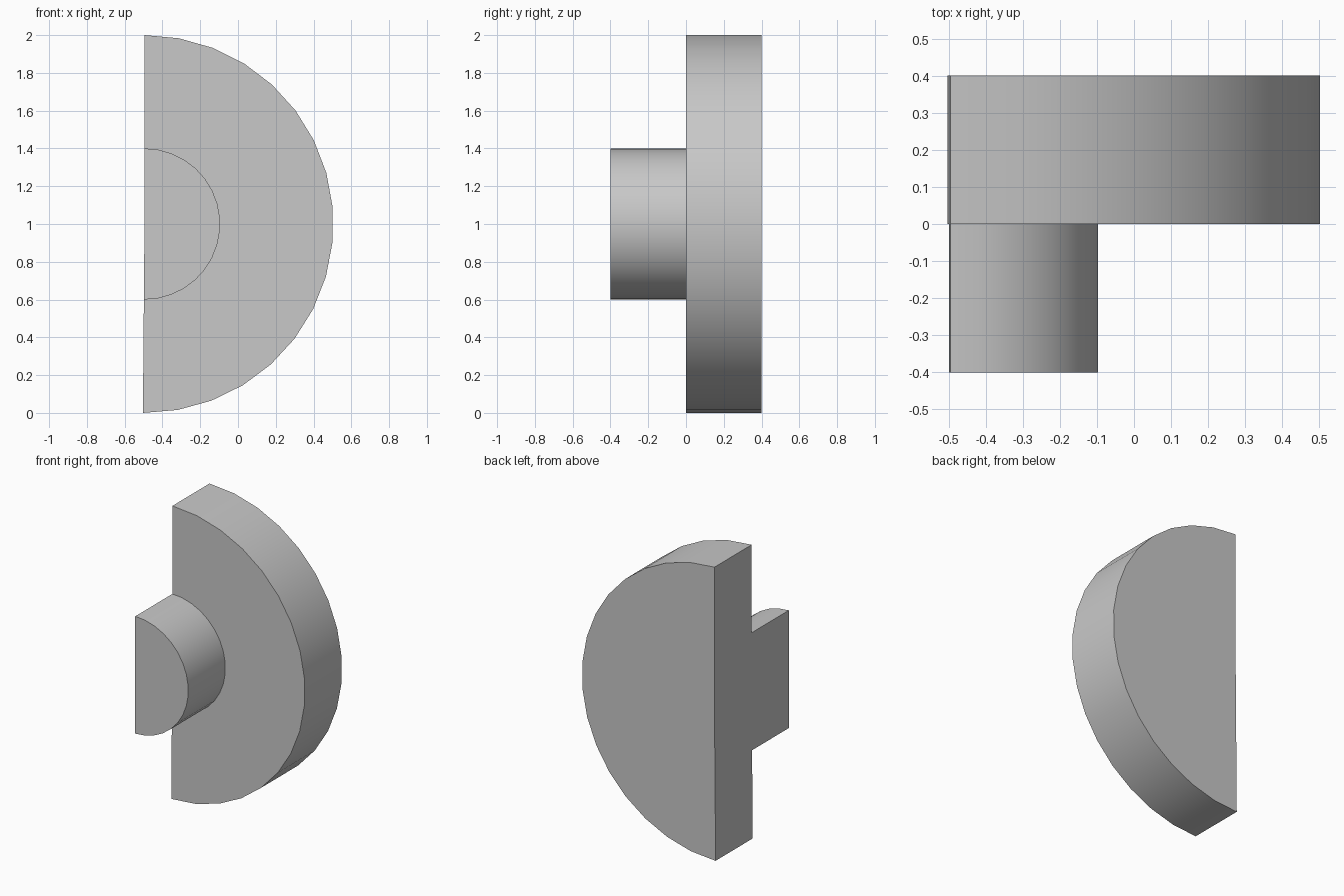
import bpy
import bmesh
from math import sin, cos, radians

if "Cube" in bpy.data.objects:
    bpy.data.objects.remove(bpy.data.objects["Cube"], do_unlink=True)

GREY = (0.58, 0.58, 0.58, 1)
CENTRE_X, CENTRE_Z = -0.495, 1.0
SWEEP = radians(180.48)   # a touch over half a turn
STEPS = 17

grey = bpy.data.materials.new("plain grey")
grey.use_nodes = True
grey.diffuse_color = GREY
grey.node_tree.nodes["Principled BSDF"].inputs["Base Color"].default_value = GREY


def half_disc(name, radius, y_front, y_back):
    """Extrude a pie-shaped profile from y_front to y_back."""
    bm = bmesh.new()
    points = [(CENTRE_X, CENTRE_Z)]
    for i in range(STEPS + 1):
        a = SWEEP * i / STEPS
        points.append((CENTRE_X + radius * sin(a), CENTRE_Z + radius * cos(a)))
    face = bm.faces.new([bm.verts.new((x, y_front, z)) for x, z in points])
    result = bmesh.ops.extrude_face_region(bm, geom=[face], use_keep_orig=True)
    moved = [g for g in result["geom"] if isinstance(g, bmesh.types.BMVert)]
    bmesh.ops.translate(bm, verts=moved, vec=(0, y_back - y_front, 0))
    bmesh.ops.recalc_face_normals(bm, faces=bm.faces)
    mesh = bpy.data.meshes.new(name)
    bm.to_mesh(mesh)
    bm.free()
    mesh.materials.append(grey)
    obj = bpy.data.objects.new(name, mesh)
    bpy.context.collection.objects.link(obj)
    # Smooth rim, crisp edges
    bpy.ops.object.select_all(action="DESELECT")
    obj.select_set(True)
    bpy.context.view_layer.objects.active = obj
    bpy.ops.object.shade_smooth_by_angle(angle=radians(30))
    return obj


# Large half wheel at the back, small half hub in front
half_disc("half_wheel", 1.0, 0.0, 0.4)
half_disc("half_hub", 0.4, -0.4, 0.0)
